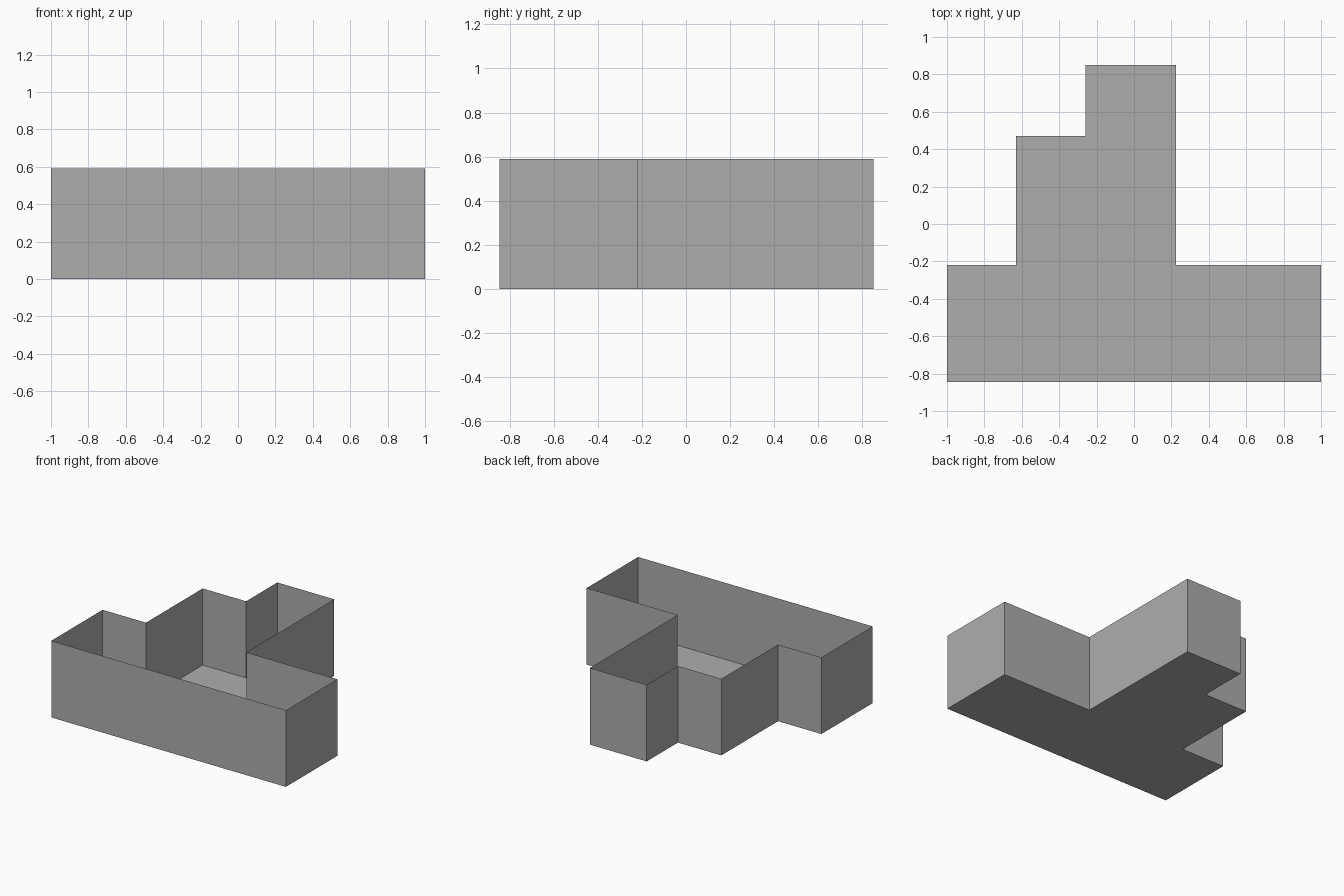
import bpy
import bmesh

if "Cube" in bpy.data.objects:
    bpy.data.objects.remove(bpy.data.objects["Cube"])

HEIGHT = 0.59
# Stepped floor plan, counter-clockwise
PLAN = [(-1, -0.845), (1, -0.845), (1, -0.22), (0.225, -0.22), (0.225, 0.85),
        (-0.26, 0.85), (-0.26, 0.47), (-0.63, 0.47), (-0.63, -0.22), (-1, -0.22)]

grey = bpy.data.materials.new("plain_grey")
grey.diffuse_color = (0.42, 0.42, 0.42, 1)
grey.use_nodes = True
grey.node_tree.nodes["Principled BSDF"].inputs["Base Color"].default_value = grey.diffuse_color


def make_object(name, bm):
    mesh = bpy.data.meshes.new(name)
    bm.to_mesh(mesh)
    bm.free()
    mesh.materials.append(grey)
    obj = bpy.data.objects.new(name, mesh)
    bpy.context.collection.objects.link(obj)
    return obj


# Floor: one flat sheet, facing down
bm = bmesh.new()
bm.faces.new([bm.verts.new((x, y, 0)) for x, y in reversed(PLAN)])
make_object("floor", bm)

# Outer walls: thin upright sheets around the plan, open at the top
bm = bmesh.new()
low = [bm.verts.new((x, y, 0)) for x, y in PLAN]
high = [bm.verts.new((x, y, HEIGHT)) for x, y in PLAN]
for i in range(len(PLAN)):
    j = (i + 1) % len(PLAN)
    bm.faces.new((low[i], low[j], high[j], high[i]))
make_object("outer_walls", bm)
